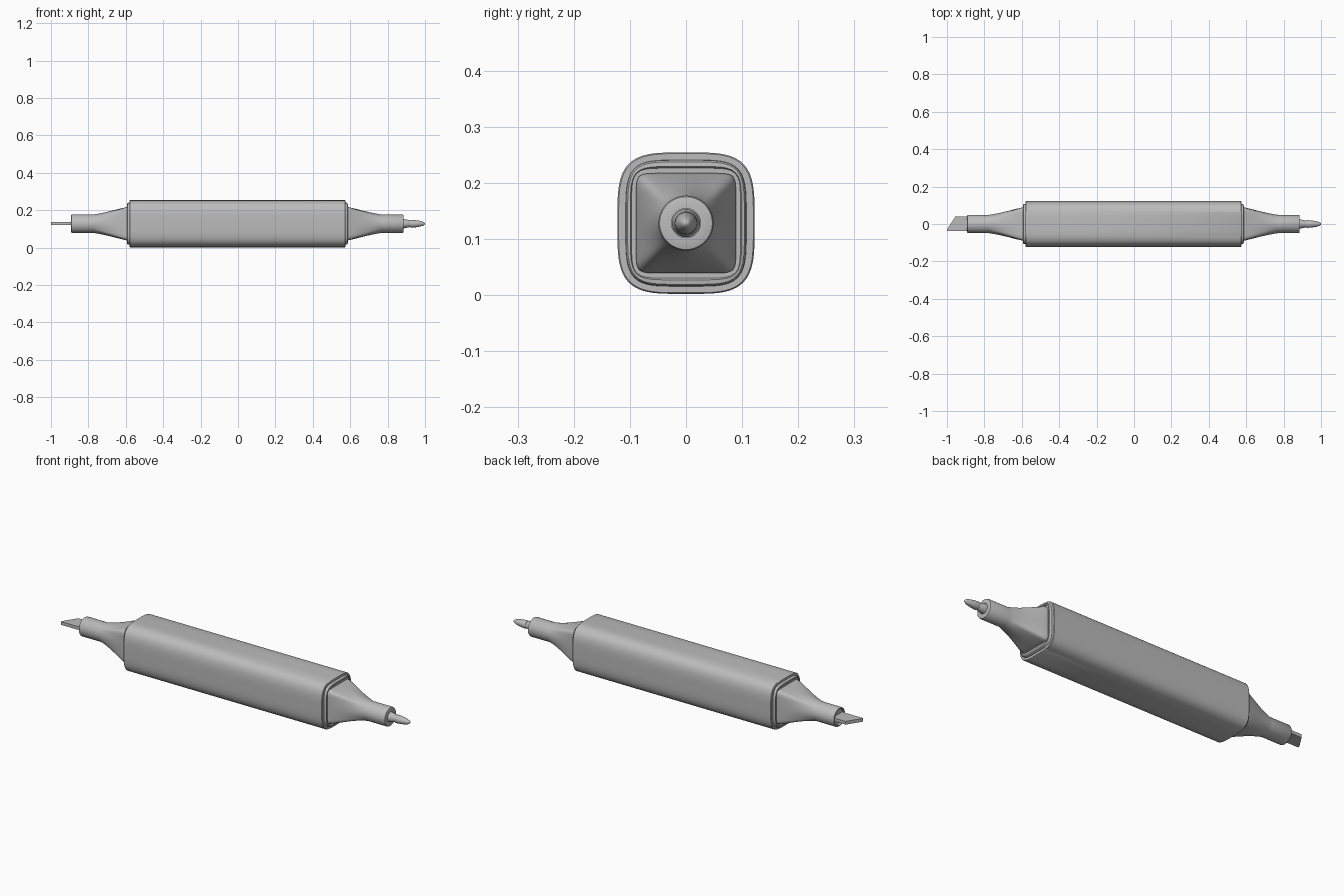
import bpy, bmesh, math

if "Cube" in bpy.data.objects:
    bpy.data.objects.remove(bpy.data.objects["Cube"])

SEG = 96        # points around each cross-section
CZ = 0.128      # height of the long axis
CX = -0.003     # slight lengthwise offset of the barrel

grey = bpy.data.materials.new("plain grey")
grey.diffuse_color = (0.5, 0.5, 0.5, 1)
grey.use_nodes = True
grey.node_tree.nodes["Principled BSDF"].inputs["Base Color"].default_value = grey.diffuse_color


def ring(x, hy, hz, n=2.0):
    """Superellipse cross-section: n=2 is round, large n is a rounded square."""
    pts = []
    for i in range(SEG):
        t = 2 * math.pi * i / SEG
        c, s = math.cos(t), math.sin(t)
        r = (abs(c) ** n + abs(s) ** n) ** (-1 / n)
        pts.append((x, hy * r * c, CZ + hz * r * s))
    return pts


def blend(a, b, fx, f):
    """Mix two cross-sections, with separate factors along and across the axis."""
    return [(p[0] + (q[0] - p[0]) * fx, p[1] + (q[1] - p[1]) * f,
             p[2] + (q[2] - p[2]) * f) for p, q in zip(a, b)]


def finish(bm, name, angle=35):
    bmesh.ops.recalc_face_normals(bm, faces=bm.faces)
    mesh = bpy.data.meshes.new(name)
    bm.to_mesh(mesh)
    bm.free()
    mesh.materials.append(grey)
    ob = bpy.data.objects.new(name, mesh)
    bpy.context.collection.objects.link(ob)
    bpy.ops.object.select_all(action='DESELECT')
    ob.select_set(True)
    bpy.context.view_layer.objects.active = ob
    bpy.ops.object.shade_smooth_by_angle(angle=math.radians(angle))
    return ob


def loft(name, rings, side=1, shift=CX):
    bm = bmesh.new()
    loops = [[bm.verts.new((side * x + shift, y, z)) for x, y, z in r] for r in rings]
    for a, b in zip(loops, loops[1:]):
        for i in range(SEG):
            j = (i + 1) % SEG
            bm.faces.new((a[i], a[j], b[j], b[i]))
    bm.faces.new(loops[0])
    bm.faces.new(loops[-1])
    return finish(bm, name)


# Barrel: long soft-cornered square tube
loft("barrel", [ring(-0.577, 0.120, 0.124, 3.9), ring(-0.574, 0.1223, 0.126, 3.9),
                ring(0.574, 0.1223, 0.126, 3.9), ring(0.577, 0.120, 0.124, 3.9)])

for side, label in ((1, "right"), (-1, "left")):
    # Stepped collar with a shallow groove at each end of the barrel
    loft(label + "_collar", [
        ring(0.570, 0.108, 0.113, 4.6), ring(0.585, 0.107, 0.112, 4.6),
        ring(0.589, 0.104, 0.109, 4.8), ring(0.590, 0.099, 0.101, 6),
        ring(0.585, 0.097, 0.098, 7), ring(0.585, 0.086, 0.086, 9)], side)

    # Nozzle: square base flowing into a round neck, with a recessed end
    square = ring(0.592, 0.089, 0.089, 11)
    circle = ring(0.772, 0.049, 0.049)
    rings = [ring(0.575, 0.089, 0.089, 11)]
    for k in range(13):
        f = k / 12
        rings.append(blend(square, circle, f, f + 0.10 * math.sin(math.pi * f) * f))
    hole = 0.026 if side == 1 else 0.042
    rings += [ring(0.884, 0.049, 0.049), ring(0.888, 0.047, 0.047),
              ring(0.889, 0.045, 0.045), ring(0.889, hole, hole),
              ring(0.877, hole, hole)]
    loft(label + "_nozzle", rings, side)

# Fine nib: tapered holder and bullet point
holder = [(0.870, 0.025), (0.888, 0.025), (0.915, 0.019), (0.926, 0.016), (0.930, 0.012)]
loft("nib_holder", [ring(x, r, r) for x, r in holder], 1, 0)
bullet = [(0.918, 0.014), (0.920, 0.019), (0.926, 0.0205), (0.950, 0.019), (0.972, 0.0155),
          (0.988, 0.011), (0.996, 0.007), (0.999, 0.004), (1.0, 0.001)]
loft("bullet_nib", [ring(x, r, r) for x, r in bullet], 1, 0)

# Chisel nib: flat plate with a slanted end
bm = bmesh.new()
outline = [(-0.870, -0.038), (-0.870, 0.040), (-0.955, 0.040), (-1.0, -0.030), (-1.0, -0.038)]
low = [bm.verts.new((x, y, CZ - 0.007)) for x, y in outline]
face = bm.faces.new(low)
top = bmesh.ops.extrude_face_region(bm, geom=[face])["geom"]
for v in top:
    if isinstance(v, bmesh.types.BMVert):
        v.co.z += 0.017
finish(bm, "chisel_nib", 30)
